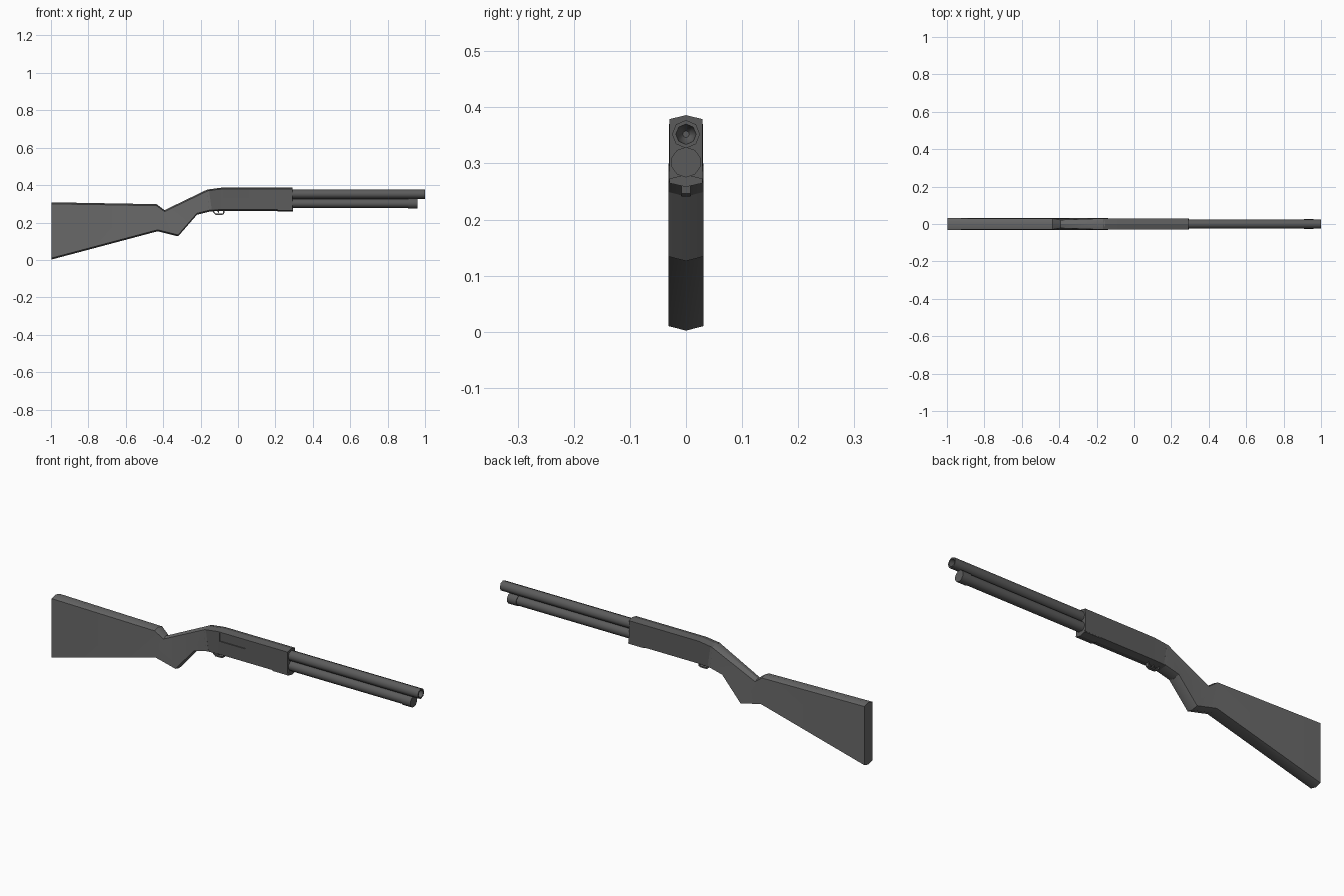
import bpy, bmesh, math
from mathutils import Matrix

if "Cube" in bpy.data.objects:
    bpy.data.objects.remove(bpy.data.objects["Cube"])


def material(name, v):
    m = bpy.data.materials.new(name)
    m.diffuse_color = (v, v, v, 1)
    m.use_nodes = True
    m.node_tree.nodes["Principled BSDF"].inputs["Base Color"].default_value = m.diffuse_color
    return m


STOCK = material("dark_stock", 0.14)
METAL = material("dark_metal", 0.105)


def finish(name, bm, angle=30, mat=METAL):
    bmesh.ops.recalc_face_normals(bm, faces=bm.faces[:])
    me = bpy.data.meshes.new(name)
    bm.to_mesh(me)
    bm.free()
    me.materials.append(mat)
    ob = bpy.data.objects.new(name, me)
    bpy.context.collection.objects.link(ob)
    if angle:
        bpy.ops.object.select_all(action='DESELECT')
        bpy.context.view_layer.objects.active = ob
        ob.select_set(True)
        bpy.ops.object.shade_smooth_by_angle(angle=math.radians(angle))
    return ob


def loft(name, sections, bevel=0.008, angle=30, mat=METAL):
    """Six-sided ridged sections: (top x, top z, bottom x, bottom z, half width top, bottom)."""
    bm = bmesh.new()
    rings = []
    for tx, tz, bx, bz, wt, wb in sections:
        pts = [(tx, 0, tz), (tx, wt, tz - bevel), (bx, wb, bz + bevel),
               (bx, 0, bz), (bx, -wb, bz + bevel), (tx, -wt, tz - bevel)]
        rings.append([bm.verts.new(p) for p in pts])
    for a, b in zip(rings, rings[1:]):
        for i in range(6):
            j = (i + 1) % 6
            bm.faces.new((a[i], a[j], b[j], b[i]))
    bm.faces.new(rings[0])
    bm.faces.new(rings[-1])
    return finish(name, bm, angle, mat)


def lathe(name, z, profile, n=10):
    """Revolve (x, radius) points around a line along x at height z."""
    bm = bmesh.new()
    rings = [[bm.verts.new((x, r * math.sin(2 * math.pi * i / n),
                            z + r * math.cos(2 * math.pi * i / n)))
              for i in range(n)] for x, r in profile]
    for a, b in zip(rings, rings[1:]):
        for i in range(n):
            j = (i + 1) % n
            bm.faces.new((a[i], a[j], b[j], b[i]))
    bm.faces.new(rings[0])
    bm.faces.new(rings[-1])
    return finish(name, bm, 50)


def box(name, lo, hi):
    bm = bmesh.new()
    size = [h - l for l, h in zip(lo, hi)]
    mid = [(h + l) / 2 for l, h in zip(lo, hi)]
    bmesh.ops.create_cube(bm, size=1, matrix=Matrix.Translation(mid) @ Matrix.Diagonal((*size, 1)))
    return finish(name, bm)


def plate(name, outline, half):
    """Extrude a closed x/z outline across y."""
    bm = bmesh.new()
    f = bm.faces.new([bm.verts.new((x, -half, z)) for x, z in outline])
    new = bmesh.ops.extrude_face_region(bm, geom=[f])['geom']
    bmesh.ops.translate(bm, vec=(0, 2 * half, 0),
                        verts=[v for v in new if isinstance(v, bmesh.types.BMVert)])
    return finish(name, bm)


# Stock and pistol grip, narrowed at the thumb notch
loft("stock", [
    (-0.997, 0.308, -0.997, 0.002, 0.031, 0.031),
    (-0.435, 0.298, -0.43, 0.153, 0.029, 0.031),
    (-0.393, 0.266, -0.32, 0.126, 0.022, 0.031),
    (-0.165, 0.376, -0.22, 0.241, 0.030, 0.031),
    (-0.155, 0.378, -0.14, 0.261, 0.030, 0.031)], mat=STOCK)

# Receiver with ejection port on the front side
receiver = loft("receiver", [
    (-0.165, 0.376, -0.155, 0.259, 0.030, 0.031),
    (-0.09, 0.386, -0.09, 0.262, 0.029, 0.030),
    (0.292, 0.386, 0.292, 0.262, 0.029, 0.030)], 0.007, angle=0)
cutter = box("port_cutter", (-0.08, -0.06, 0.333), (0.06, -0.022, 0.374))
cutter.hide_render = True
cutter.hide_viewport = True
cut = receiver.modifiers.new("port", 'BOOLEAN')
cut.object = cutter
cut.operation = 'DIFFERENCE'
cut.solver = 'EXACT'
box("bolt", (-0.079, -0.026, 0.334), (0.059, -0.018, 0.373))

# Lip under the front of the receiver
loft("receiver_lip", [(0.21, 0.28, 0.21, 0.258, 0.029, 0.030),
                      (0.295, 0.28, 0.295, 0.258, 0.029, 0.030)], 0.007, angle=0)

# Hollow barrel and magazine tube with cap
lathe("barrel", 0.352, [(0.25, 0.025), (1.0, 0.025), (1.0, 0.018), (0.94, 0.016), (0.925, 0.006)], 8)
lathe("magazine_tube", 0.302, [(0.25, 0.024), (0.91, 0.024), (0.91, 0.027), (0.96, 0.027)])

# Trigger guard loop and trigger
outer = [(-0.139, 0.272), (-0.132, 0.252), (-0.119, 0.241), (-0.085, 0.241), (-0.074, 0.246), (-0.072, 0.266)]
inner = [(-0.079, 0.266), (-0.080, 0.250), (-0.087, 0.247), (-0.116, 0.247), (-0.126, 0.255), (-0.132, 0.272)]
plate("trigger_guard", outer + inner, 0.008)
plate("trigger", [(-0.112, 0.268), (-0.109, 0.256), (-0.101, 0.250), (-0.103, 0.258), (-0.102, 0.268)], 0.004)
